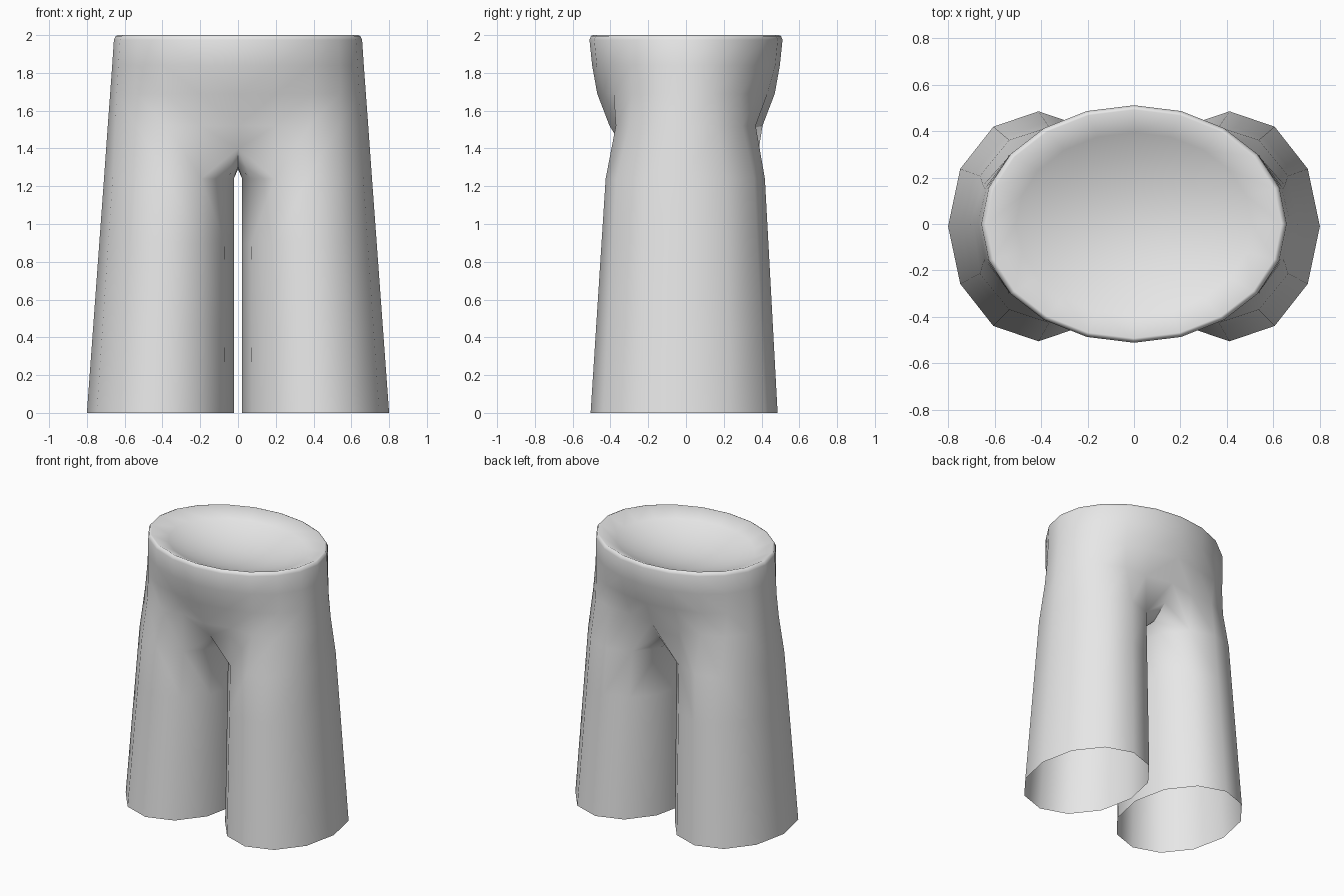
import bpy, bmesh
from math import sin, cos, radians

cube = bpy.data.objects.get("Cube")
if cube:
    bpy.data.objects.remove(cube)

mat = bpy.data.materials.new("light_grey")
mat.use_nodes = True
grey = (0.8, 0.8, 0.8, 1)
mat.diffuse_color = grey
mat.node_tree.nodes["Principled BSDF"].inputs["Base Color"].default_value = grey

bm = bmesh.new()


def leg_point(side, k, z):
    """Point k of the twelve-sided tapering leg; k = 0 faces outward."""
    t, a = z / 1.4, radians(30 * k)
    outer, inner = 0.80 - 0.073 * z, 0.022
    mid, rx, ry = (outer + inner) / 2, (outer - inner) / 2, 0.495 - 0.083 * t
    return side * (mid + rx * cos(a)), ry * sin(a) - 0.01 + 0.007 * t, z


def waist_point(side, k, z, rx, ry):
    """Point k of the twenty-sided waist; k = 5 or -5 is the centre line."""
    a = radians(18 * k)
    return side * rx * cos(a), ry * sin(a), z


def bridge(a, b):
    for i in range(len(a) - 1):
        bm.faces.new((a[i], a[i + 1], b[i + 1], b[i]))


# Centre line of the crotch, from back to front, and of the torso
crotch = [bm.verts.new((0, y, z)) for y, z in
          ((0.33, 1.40), (0.21, 1.305), (0, 1.29), (-0.21, 1.305), (-0.33, 1.40))]

# Torso rows: height, half width, half depth, blend from leg to waist shape
rows = ((1.52, 0.69, 0.405, 0.45), (1.69, 0.677, 0.47, 0.85),
        (1.84, 0.666, 0.497, 1), (1.975, 0.657, 0.511, 1),
        (1.995, 0.648, 0.503, 1), (2.0, 0.635, 0.492, 1))
# Sunken top surface rows
dish = tuple((2.0 - 0.15 * (1 - f * f), 0.635 * f, 0.492 * f, 1)
             for f in (0.8, 0.6, 0.4, 0.2))
rows += dish
centres = [[bm.verts.new((0, s * ry, z)) for s in (-1, 1)] for z, rx, ry, b in rows]
bottom = bm.verts.new((0, 0, 1.85))

for side in (-1, 1):
    # Leg tube, open at the hem
    rings = [[bm.verts.new(leg_point(side, k, z)) for k in range(-4, 8)]
             for z in (0, 0.45, 0.9, 1.24)]
    for low, high in zip(rings, rings[1:]):
        bridge(low + low[:1], high + high[:1])
    top = rings[-1]
    # Inner thigh to crotch
    bridge(top[8:] + top[:1], crotch)
    # Outer leg up into the torso
    previous = [crotch[4]] + top[:9] + [crotch[0]]
    for (z, rx, ry, blend), (front, back) in zip(rows, centres):
        row = [front]
        for k in range(-4, 5):
            p, q = leg_point(side, k, z), waist_point(side, k, z, rx, ry)
            row.append(bm.verts.new([u + (v - u) * blend for u, v in zip(p, q)]))
        row.append(back)
        bridge(previous, row)
        previous = row
    for a, b in zip(previous, previous[1:]):
        bm.faces.new((a, b, bottom))

bmesh.ops.recalc_face_normals(bm, faces=bm.faces)
mesh = bpy.data.meshes.new("trousers")
bm.to_mesh(mesh)
bm.free()
mesh.materials.append(mat)
trousers = bpy.data.objects.new("trousers", mesh)
bpy.context.collection.objects.link(trousers)

bpy.ops.object.select_all(action="DESELECT")
trousers.select_set(True)
bpy.context.view_layer.objects.active = trousers
bpy.ops.object.shade_smooth_by_angle(angle=radians(65))
